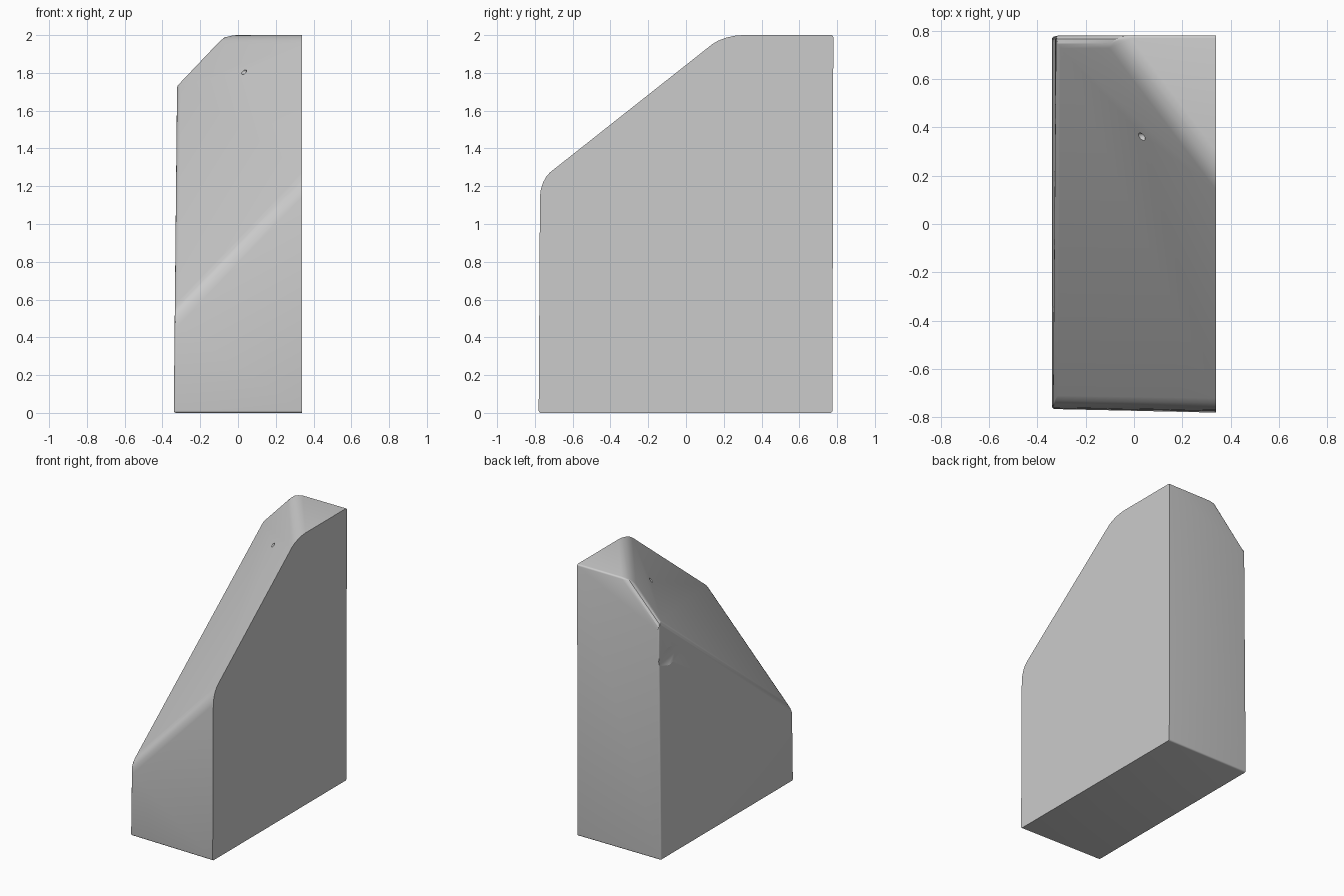
import bpy, bmesh
from mathutils import Vector

if "Cube" in bpy.data.objects:
    bpy.data.objects.remove(bpy.data.objects["Cube"])

grey = bpy.data.materials.new("stone_grey")
grey.use_nodes = True
grey.diffuse_color = (0.6, 0.6, 0.6, 1)
bsdf = grey.node_tree.nodes["Principled BSDF"]
bsdf.inputs["Base Color"].default_value = grey.diffuse_color
bsdf.inputs["Roughness"].default_value = 0.8

# Upright block, slightly tapered on its worn sides; the +x side is a clean flat cut
bm = bmesh.new()
bmesh.ops.create_cube(bm, size=2)
for v in bm.verts:
    left, back, top = v.co.x > 0, v.co.y > 0, v.co.z > 0
    x = 0.34 if left else (-0.32 if top else -0.34)
    if back:
        y = 0.78 if top else 0.775
    else:
        y = (-0.78 if left else -0.765) + (0.012 if top else 0)
    v.co = Vector((x, y, 2 if top else 0))

# Oblique slope sliced off the front right upper corner
cut = bmesh.ops.bisect_plane(
    bm, geom=bm.verts[:] + bm.edges[:] + bm.faces[:],
    plane_co=(0.34, 0.2, 2), plane_no=(-1.05, -0.79, 1), clear_outer=True)
rim = [e for e in cut["geom_cut"] if isinstance(e, bmesh.types.BMEdge)]
slope = bmesh.ops.contextual_create(bm, geom=rim)["faces"][0]
bmesh.ops.recalc_face_normals(bm, faces=bm.faces[:])

# Soft edges around the slope, tight ones elsewhere, none on the flat side
weight = bm.edges.layers.float.new("bevel_weight_edge")
for e in bm.edges:
    if all(v.co.x > 0.33 for v in e.verts):
        e[weight] = 0
    elif slope in e.link_faces:
        other = [f for f in e.link_faces if f != slope][0]
        e[weight] = 0.4 if other.normal.x < -0.5 else 1
    else:
        e[weight] = 0.2

mesh = bpy.data.meshes.new("stone_block")
bm.to_mesh(mesh)
bm.free()
mesh.materials.append(grey)
block = bpy.data.objects.new("stone_block", mesh)
bpy.context.collection.objects.link(block)

bevel = block.modifiers.new("worn_edges", 'BEVEL')
bevel.limit_method = 'WEIGHT'
bevel.width = 0.06
bevel.segments = 4

# Chipped back edge and a small pit in the slope
dents = [("edge_chip", (-0.395, 0.66, 1.46), (0.085, 0.28, 0.12)),
         ("slope_pit", (0.03, 0.36, 1.805), (0.022, 0.018, 0.015))]
cutters = []
for name, place, size in dents:
    bpy.ops.mesh.primitive_ico_sphere_add(subdivisions=2, radius=1, location=place)
    cutter = bpy.context.object
    cutter.name = name
    cutter.scale = size
    cutter.hide_render = True
    cutter.data.materials.append(grey)
    chip = block.modifiers.new(name, 'BOOLEAN')
    chip.operation = 'DIFFERENCE'
    chip.solver = 'EXACT'
    chip.object = cutter
    cutters.append(cutter)

bpy.ops.object.select_all(action='DESELECT')
block.select_set(True)
bpy.context.view_layer.objects.active = block
for name in [m.name for m in block.modifiers]:
    bpy.ops.object.modifier_apply(modifier=name)
for cutter in cutters:
    bpy.data.objects.remove(cutter)
bpy.ops.object.shade_smooth_by_angle(angle=0.5)
